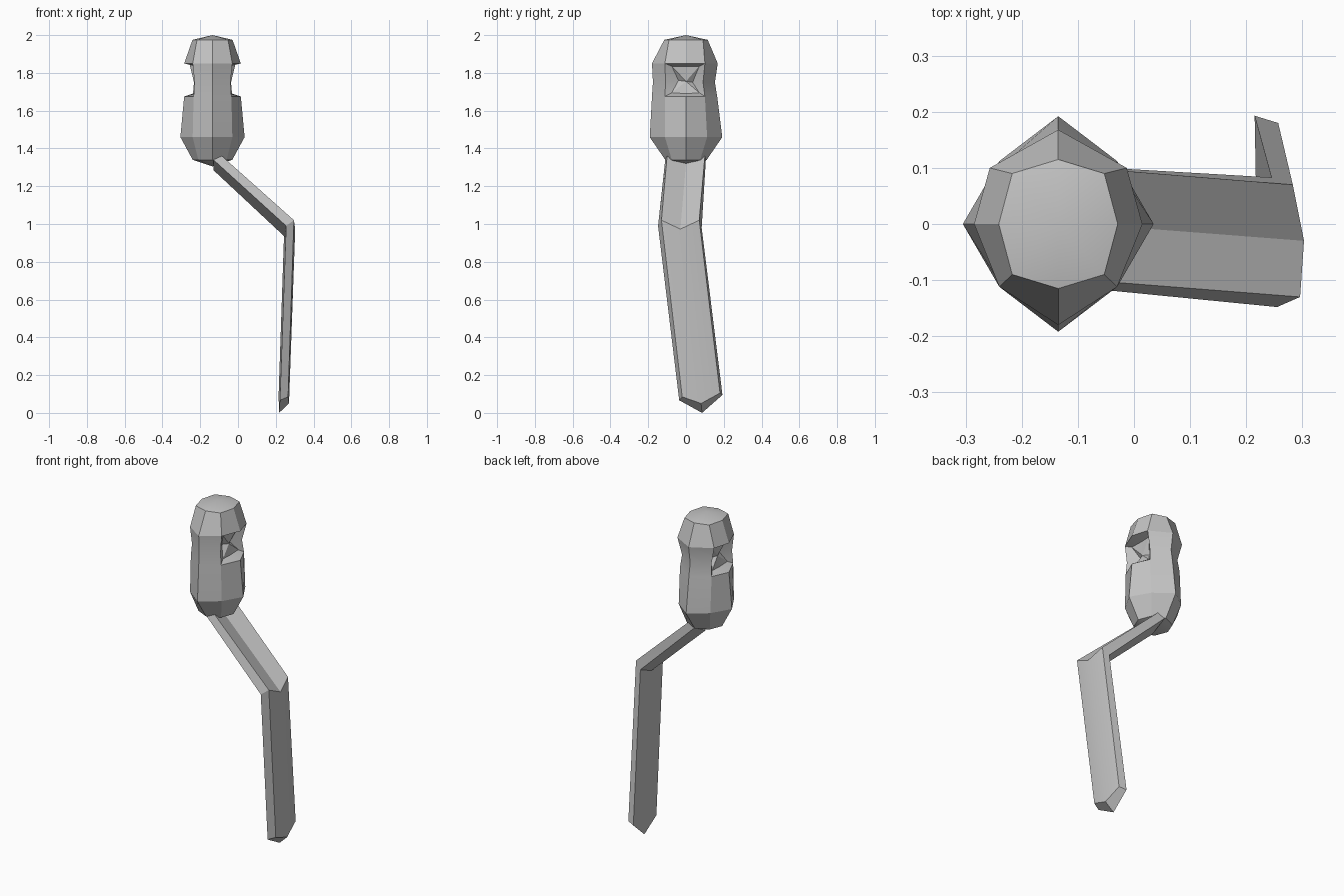
import bpy, bmesh

if "Cube" in bpy.data.objects:
    bpy.data.objects.remove(bpy.data.objects["Cube"])

grey = bpy.data.materials.new("stone grey")
grey.diffuse_color = (0.55, 0.55, 0.55, 1)
grey.use_nodes = True
grey.node_tree.nodes["Principled BSDF"].inputs["Base Color"].default_value = grey.diffuse_color


def finish(name, bm):
    bmesh.ops.recalc_face_normals(bm, faces=bm.faces)
    mesh = bpy.data.meshes.new(name)
    bm.to_mesh(mesh)
    bm.free()
    mesh.materials.append(grey)
    obj = bpy.data.objects.new(name, mesh)
    bpy.context.collection.objects.link(obj)
    bpy.ops.object.select_all(action='DESELECT')
    obj.select_set(True)
    bpy.context.view_layer.objects.active = obj
    bpy.ops.object.shade_smooth_by_angle(angle=0.4)
    return obj


def bridge(bm, a, b):
    n = len(a)
    for i in range(n):
        bm.faces.new((a[i], a[(i + 1) % n], b[(i + 1) % n], b[i]))


# Head: eight-sided rings (z, side x, front y, back y, front corner, back corner)
CX = -0.135
rings = [
    (1.34, 0.105, 0.11, 0.11, (0.075, 0.075), (0.075, 0.075)),
    (1.46, 0.170, 0.192, 0.192, (0.105, 0.112), (0.105, 0.112)),
    (1.675, 0.150, 0.18, 0.165, (0.100, 0.112), (0.105, 0.10)),
    (1.75, 0.150, 0.175, 0.153, (0.095, 0.108), (0.098, 0.09)),
    (1.85, 0.150, 0.18, 0.168, (0.105, 0.112), (0.122, 0.10)),
    (1.975, 0.106, 0.115, 0.115, (0.082, 0.09), (0.082, 0.09)),
]
bm = bmesh.new()
R = []
for z, sx, fy, by, f, b in rings:
    pts = [(sx, 0), (b[0], b[1]), (0, by), (-b[0], b[1]),
           (-sx, 0), (-f[0], -f[1]), (0, -fy), (f[0], -f[1])]
    R.append([bm.verts.new((CX + x, y, z)) for x, y in pts])
for k in range(len(R) - 1):
    if k in (2, 3):        # eye openings leave out the side faces
        for i in (1, 2, 5, 6):
            bm.faces.new((R[k][i], R[k][i + 1], R[k + 1][i + 1], R[k + 1][i]))
    else:
        bridge(bm, R[k], R[k + 1])
for ring, z in ((R[0], 1.305), (R[-1], 2.0)):
    tip = bm.verts.new((CX, 0, z))
    for i in range(8):
        bm.faces.new((ring[i], ring[(i + 1) % 8], tip))

# Eye sockets: ledges running in to a jagged star
for s, back, mid, front in ((1, 1, 0, 7), (-1, 3, 4, 5)):
    rim = [R[2][front], R[2][mid], R[2][back], R[3][back],
           R[4][back], R[4][mid], R[4][front], R[3][front]]
    inner = [bm.verts.new((CX + s * x, y, z)) for x, y, z in (
        (0.088, -0.075, 1.695), (0.085, 0, 1.69), (0.088, 0.07, 1.695),
        (0.055, 0.035, 1.75), (0.088, 0.07, 1.835), (0.085, 0, 1.835),
        (0.088, -0.075, 1.835), (0.055, -0.04, 1.76))]
    bridge(bm, rim, inner)
    centre = bm.verts.new((CX + s * 0.075, 0, 1.755))
    for i in range(8):
        bm.faces.new((inner[i], inner[(i + 1) % 8], centre))
finish("head", bm)

# Bent blade: chevron cross-sections, outer three points then inner three
sections = [
    [(-0.085, 0.10, 1.36), (-0.085, 0, 1.32), (-0.085, -0.10, 1.36),
     (-0.13, -0.11, 1.34), (-0.13, 0, 1.285), (-0.13, 0.105, 1.34)],
    [(0.283, 0.07, 1.02), (0.303, -0.03, 0.973), (0.296, -0.13, 1.02),
     (0.255, -0.148, 0.99), (0.25, -0.03, 0.93), (0.245, 0.083, 0.98)],
    [(0.257, 0.18, 0.105), (0.27, 0.08, 0.05), (0.265, -0.02, 0.085),
     (0.222, -0.036, 0.067), (0.217, 0.085, 0.0), (0.215, 0.193, 0.095)],
]
bm = bmesh.new()
S = [[bm.verts.new(p) for p in sec] for sec in sections]
for a, b in zip(S, S[1:]):
    bridge(bm, a, b)
for e in (S[0], S[-1]):
    bm.faces.new((e[0], e[1], e[4], e[5]))
    bm.faces.new((e[1], e[2], e[3], e[4]))
finish("bent_blade", bm)
